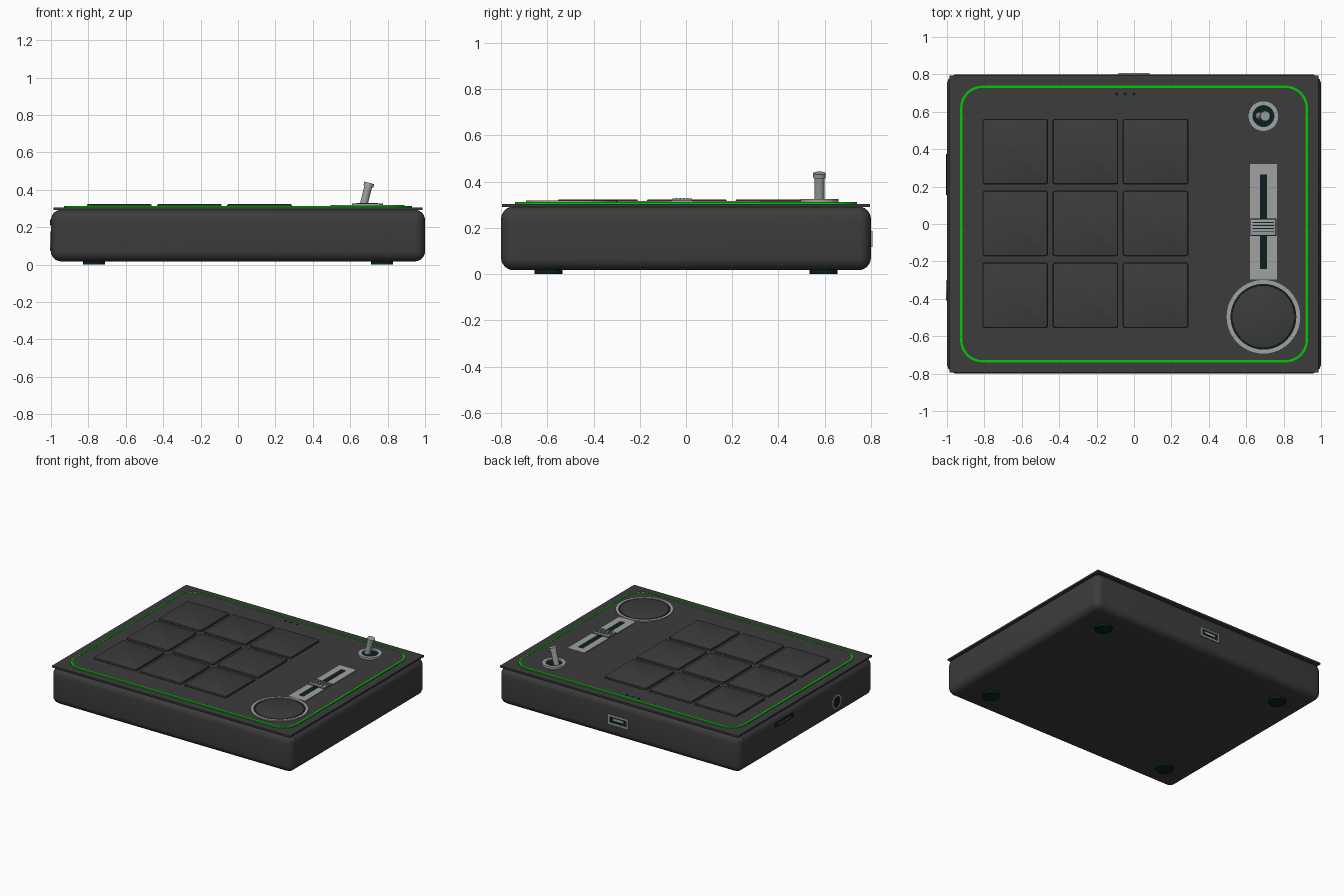
import bpy, bmesh, math
from mathutils import Matrix, Vector

cube = bpy.data.objects.get("Cube")
if cube:
    bpy.data.objects.remove(cube, do_unlink=True)


def material(name, rgb):
    m = bpy.data.materials.new(name)
    m.use_nodes = True
    m.diffuse_color = (*rgb, 1)
    m.node_tree.nodes["Principled BSDF"].inputs["Base Color"].default_value = (*rgb, 1)
    return m


charcoal = material("charcoal", (0.045, 0.045, 0.045))
silver = material("silver grey", (0.35, 0.36, 0.36))
black = material("black teal", (0.003, 0.014, 0.015))
green = material("green light", (0.0, 0.6, 0.0))
parts = []


def finish(name, bm, mat, matrix=None):
    bmesh.ops.recalc_face_normals(bm, faces=bm.faces)
    mesh = bpy.data.meshes.new(name)
    bm.to_mesh(mesh)
    bm.free()
    mesh.materials.append(mat)
    ob = bpy.data.objects.new(name, mesh)
    if matrix:
        ob.matrix_world = matrix
    bpy.context.collection.objects.link(ob)
    parts.append(ob)
    return ob


def outline(x, y, w, h, r=0.0, seg=10):
    """Rectangle outline with rounded corners; a full radius gives a circle."""
    pts = []
    for i, (sx, sy) in enumerate(((1, 1), (-1, 1), (-1, -1), (1, -1))):
        cx, cy = x + sx * (w / 2 - r), y + sy * (h / 2 - r)
        for k in range(seg + 1 if r else 1):
            a = math.pi / 2 * (i + k / seg)
            pts.append((cx + r * math.cos(a), cy + r * math.sin(a)))
    return pts


def slab(name, pts, z0, z1, mat, bevel=0, matrix=None):
    bm = bmesh.new()
    base = bm.faces.new([bm.verts.new((x, y, z0)) for x, y in pts])
    out = bmesh.ops.extrude_face_region(bm, geom=[base])["geom"]
    bmesh.ops.translate(bm, vec=(0, 0, z1 - z0),
                        verts=[v for v in out if isinstance(v, bmesh.types.BMVert)])
    bmesh.ops.remove_doubles(bm, verts=bm.verts, dist=1e-5)
    if bevel:
        top = [e for e in bm.edges if all(abs(v.co.z - z1) < 1e-5 for v in e.verts)]
        bmesh.ops.bevel(bm, geom=top, offset=bevel, segments=2, profile=0.5, affect='EDGES')
    return finish(name, bm, mat, matrix)


def frame(name, outer, inner, z0, z1, mat, matrix=None):
    bm = bmesh.new()
    loops = [[bm.verts.new((x, y, z)) for x, y in pts]
             for pts, z in ((outer, z0), (outer, z1), (inner, z1), (inner, z0))]
    n = len(outer)
    for a, b in zip(loops, loops[1:] + loops[:1]):
        for i in range(n):
            j = (i + 1) % n
            bm.faces.new((a[i], a[j], b[j], b[i]))
    bmesh.ops.remove_doubles(bm, verts=bm.verts, dist=1e-5)
    return finish(name, bm, mat, matrix)


def circle(x, y, r):
    return outline(x, y, 2 * r, 2 * r, r)


def rod(name, a, b, r, mat):
    a, b = Vector(a), Vector(b)
    d = b - a
    bm = bmesh.new()
    bmesh.ops.create_cone(bm, cap_ends=True, segments=24, radius1=r, radius2=r, depth=d.length,
                          matrix=Matrix.Translation((a + b) / 2)
                          @ d.to_track_quat('Z', 'Y').to_matrix().to_4x4())
    return finish(name, bm, mat)


# Rounded case
bm = bmesh.new()
bmesh.ops.create_cube(bm, size=1, matrix=Matrix.Translation((0, 0, 0.155))
                      @ Matrix.Diagonal((2, 1.6, 0.276, 1)))
bmesh.ops.bevel(bm, geom=bm.edges[:], offset=0.055, segments=6, profile=0.5, affect='EDGES')
finish("case", bm, charcoal)

# Round feet
for side, sx in (("right", -1), ("left", 1)):
    for end, sy in (("front", -1), ("back", 1)):
        slab(f"{end}_{side}_foot", circle(sx * 0.77, sy * 0.595, 0.06), 0, 0.025, black)

# Square-cornered top plate, raised panel and its green light strip
slab("top_plate", outline(0, 0, 1.975, 1.59), 0.291, 0.304, charcoal)
slab("raised_panel", outline(0, 0, 1.84, 1.46, 0.11), 0.3, 0.31, charcoal)
frame("light_strip", outline(0, 0, 1.86, 1.48, 0.12), outline(0, 0, 1.835, 1.455, 0.108),
      0.3, 0.312, green)

# Three by three grid of pads
for row in range(3):
    for col in range(3):
        x, y = -0.635 + 0.375 * col, 0.387 - 0.384 * row
        slab(f"pad_seam_{row}_{col}", outline(x, y, 0.351, 0.351, 0.013, 4), 0.305, 0.3115, black)
        slab(f"pad_{row}_{col}", outline(x, y, 0.345, 0.345, 0.01, 4), 0.305, 0.323, charcoal, 0.005)

# Indicator dots
for i in range(3):
    slab(f"indicator_{i}", circle(-0.094 + 0.047 * i, 0.695, 0.009), 0.305, 0.312, black)

# Slider with ribbed grip
cx = 0.692
frame("slider_plate", outline(cx, 0.012, 0.143, 0.615), outline(cx, 0.012, 0.038, 0.505),
      0.305, 0.317, silver)
slab("slider_slot", outline(cx, 0.012, 0.038, 0.505), 0.305, 0.312, black)
slab("slider_grip_edge", outline(cx, -0.017, 0.14, 0.094), 0.31, 0.3185, black)
slab("slider_grip", outline(cx, -0.017, 0.132, 0.086), 0.31, 0.327, silver, 0.003)
for i in range(4):
    slab(f"grip_groove_{i}", outline(cx, 0.008 - 0.0165 * i, 0.115, 0.005), 0.32, 0.3285, black)

# Round dial
frame("dial_ring", circle(cx, -0.496, 0.197), circle(cx, -0.496, 0.176), 0.305, 0.318, silver)
slab("dial_gap", circle(cx, -0.496, 0.177), 0.305, 0.312, black)
slab("dial", circle(cx, -0.496, 0.167), 0.305, 0.318, charcoal, 0.003)

# Tilted toggle stick
frame("stick_collar", circle(cx, 0.577, 0.082), circle(cx, 0.577, 0.056), 0.305, 0.326, silver)
slab("stick_well", circle(cx, 0.577, 0.057), 0.305, 0.316, black)
rod("stick", (0.67, 0.577, 0.312), (0.697, 0.577, 0.42), 0.021, silver)
rod("stick_tip", (0.697, 0.577, 0.418), (0.702, 0.577, 0.437), 0.027, silver)

# Back port: local x runs along -x, local y is up, local z points out
back = Matrix(((-1, 0, 0, 0), (0, 0, 1, 0.8), (0, 1, 0, 0.152), (0, 0, 0, 1)))
frame("back_port_rim", outline(0, 0, 0.165, 0.07), outline(0, 0, 0.14, 0.046),
      -0.01, 0.007, silver, back)
slab("back_port_hole", outline(0, 0, 0.14, 0.046), -0.01, 0.002, black, 0, back)
slab("back_port_tongue", outline(0, 0.004, 0.09, 0.016), -0.01, 0.004, silver, 0, back)

# Side ports: local x runs along -y, local y is up, local z points out
side = Matrix(((0, 0, -1, -1), (-1, 0, 0, 0), (0, 1, 0, 0), (0, 0, 0, 1)))
frame("card_slot_rim", outline(-0.265, 0.225, 0.22, 0.034), outline(-0.265, 0.225, 0.2, 0.018),
      -0.01, 0.004, black, side)
slab("card_slot", outline(-0.265, 0.225, 0.2, 0.018), -0.01, 0.002, black, 0, side)
slab("card_edge", outline(-0.265, 0.222, 0.15, 0.006), -0.01, 0.003, silver, 0, side)
frame("jack_ring", circle(0.355, 0.125, 0.053), circle(0.355, 0.125, 0.042),
      -0.01, 0.005, silver, side)
slab("jack_hole", circle(0.355, 0.125, 0.043), -0.01, 0.002, black, 0, side)

# Smooth rounded surfaces while keeping hard edges
bpy.ops.object.select_all(action='DESELECT')
for ob in parts:
    ob.select_set(True)
bpy.context.view_layer.objects.active = parts[0]
bpy.ops.object.shade_smooth_by_angle(angle=math.radians(35))
